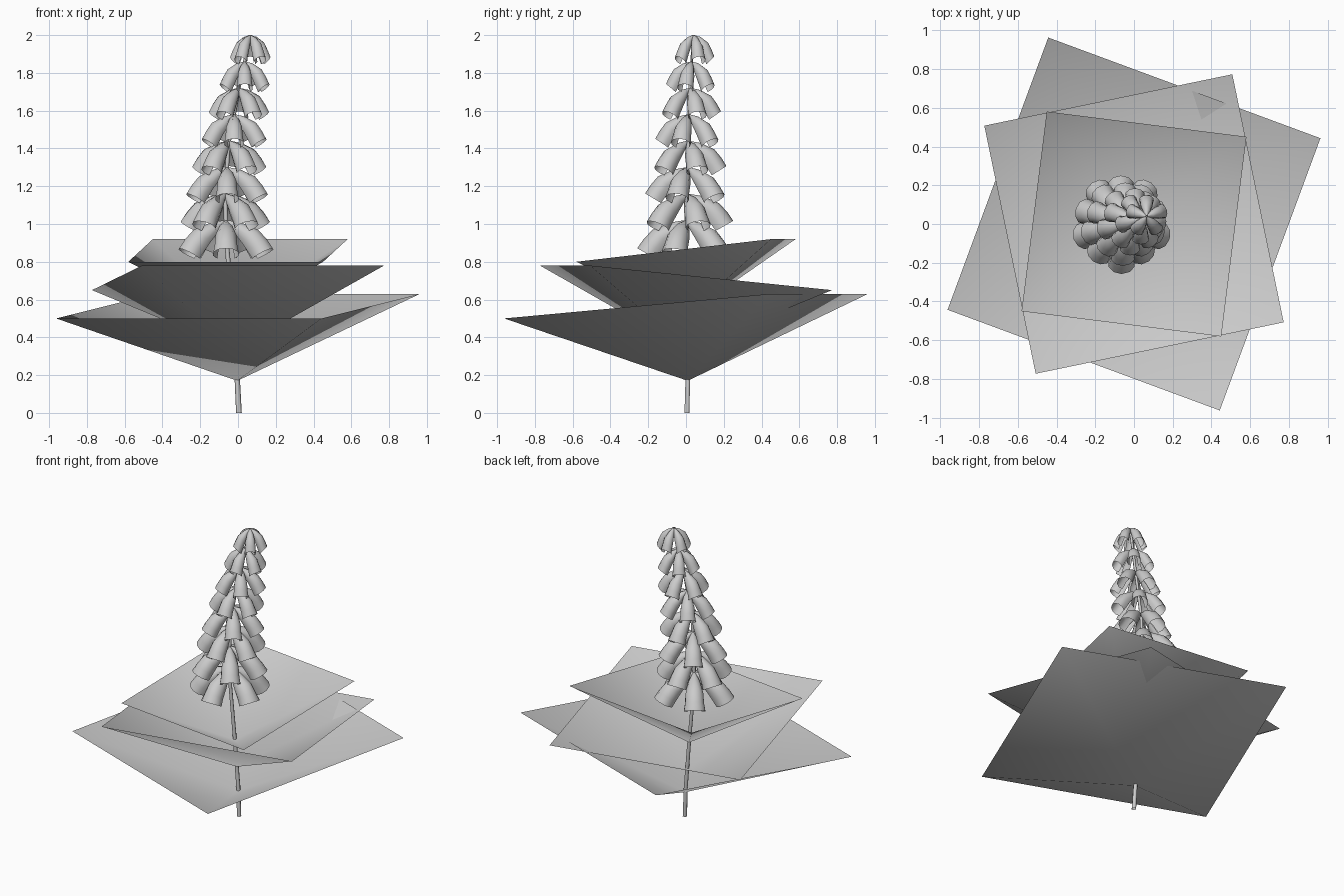
import bpy, bmesh
from math import sin, cos, pi, radians
from mathutils import Vector

if "Cube" in bpy.data.objects:
    bpy.data.objects.remove(bpy.data.objects["Cube"])


def make(name, verts, faces, smooth=True):
    me = bpy.data.meshes.new(name)
    me.from_pydata(verts, [], faces)
    ob = bpy.data.objects.new(name, me)
    bpy.context.collection.objects.link(ob)
    if smooth:
        me.polygons.foreach_set("use_smooth", [True] * len(me.polygons))
    return ob


# stem centre line: (x, y, z)
PATH = [(0.005, 0.005, 0), (-0.005, 0.01, 0.2), (-0.03, 0.005, 0.55),
        (-0.06, 0.0, 0.9), (-0.068, 0.005, 1.15), (-0.05, 0.01, 1.42),
        (0.005, 0.02, 1.72), (0.065, 0.04, 2.0)]


def stem_at(z):
    for a, b in zip(PATH, PATH[1:]):
        if z <= b[2]:
            return Vector(a).lerp(Vector(b), (z - a[2]) / (b[2] - a[2]))
    return Vector(PATH[-1])


# tapering stem
N = 6
sv, sf = [], []
for i, p in enumerate(PATH):
    r = 0.015 - 0.001 * i
    sv += [(p[0] + r * cos(2 * pi * k / N), p[1] + r * sin(2 * pi * k / N), p[2]) for k in range(N)]
for i in range(len(PATH) - 1):
    for k in range(N):
        m = (k + 1) % N
        sf.append((i * N + k, i * N + m, (i + 1) * N + m, (i + 1) * N + k))
make("stem", sv, sf)

# three tilted square leaf whorls, each a shallow upside-down pyramid
# (first corner angle, radius, front height, back height, centre height)
LEAVES = [("lower_leaves", 204.7, 1.06, 0.50, 0.63, 0.17),
          ("middle_leaves", 236.7, 0.925, 0.78, 0.65, 0.335),
          ("upper_leaves", 217.8, 0.735, 0.80, 0.92, 0.52)]
for name, ang, rad, zf, zb, zc in LEAVES:
    c = stem_at(zc)
    pts = [c]
    for k, z in enumerate((zf, zf, zb, zb)):
        a = radians(ang + 90 * k)
        pts.append((rad * cos(a), rad * sin(a), z))
    make(name, pts, [(0, 1 + k, 1 + (k + 1) % 4) for k in range(4)])

# drooping bell flowers: (upper r, upper z, lower r, lower z, half width)
BELL = [(0.01, 0.0, 0.0, -0.015, 0.008), (0.08, -0.012, 0.04, -0.065, 0.035),
        (0.17, -0.05, 0.085, -0.125, 0.056), (0.215, -0.10, 0.115, -0.17, 0.06),
        (0.245, -0.145, 0.14, -0.205, 0.068)]
S = 8            # strips round each bell, left open underneath
ARC = radians(280)


def bell(origin, angle, sr, sz, verts, faces):
    base = len(verts)
    for ur, uz, lr, lz, w in BELL:
        for k in range(S + 1):
            t = -ARC / 2 + ARC * k / S
            f = (1 - cos(t)) / 2
            r = (ur + (lr - ur) * f) * sr
            z = (uz + (lz - uz) * f) * sz
            s = w * sin(t) * sr ** 0.7
            verts.append((origin.x + r * cos(angle) - s * sin(angle),
                          origin.y + r * sin(angle) + s * cos(angle), origin.z + z))
    for i in range(len(BELL) - 1):
        for k in range(S):
            a = base + i * (S + 1) + k
            faces.append((a, a + S + 1, a + S + 2, a + 1))


# eight tiers of five, turned alternately
REACH = [0.105, 0.13, 0.158, 0.17, 0.195, 0.215, 0.235, 0.25]
for i, reach in enumerate(REACH):
    v, f = [], []
    o = stem_at(2.0 - 0.14 * i)
    for k in range(5):
        a = radians((90 if i % 2 == 0 else -90) + 72 * k)
        bell(o, a, reach / 0.235, 0.78 + 0.035 * i, v, f)
    make("flower_tier_%d" % (i + 1), v, f)
